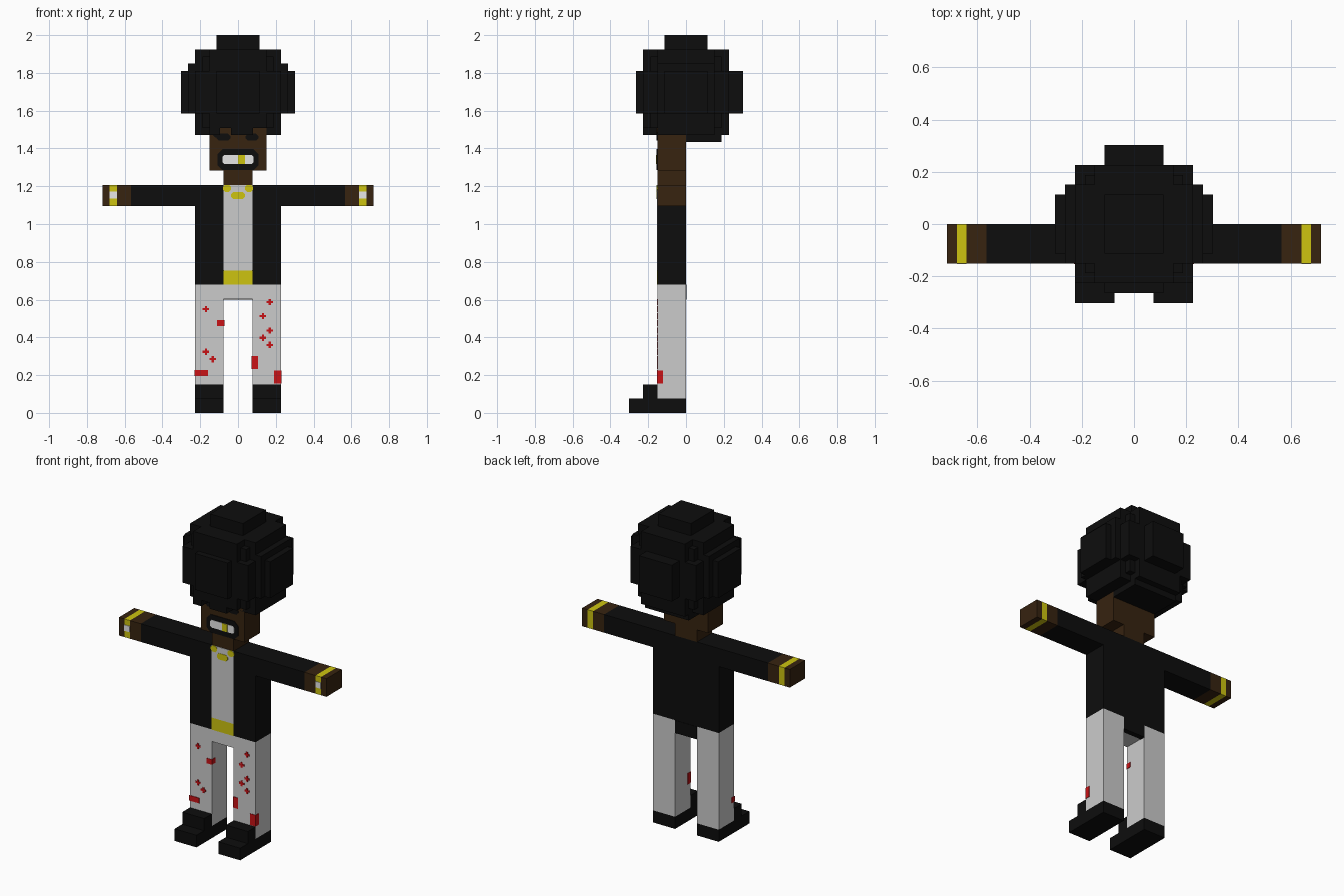
import bpy

if "Cube" in bpy.data.objects:
    bpy.data.objects.remove(bpy.data.objects["Cube"])

V = 2 / 53            # one block unit
FRONT = -4 * V        # front plane of body, head and legs
HAIR_Z = 45 * V       # centre height of the hair


def material(name, r, g, b):
    m = bpy.data.materials.new(name)
    m.diffuse_color = (r, g, b, 1)
    m.use_nodes = True
    m.node_tree.nodes["Principled BSDF"].inputs["Base Color"].default_value = m.diffuse_color
    return m


BLACK = material("black", .004, .004, .004)
BROWN = material("brown skin", .038, .017, .005)
WHITE = material("off white", .60, .60, .60)
TEETH = material("bright white", .85, .85, .85)
GOLD = material("gold", .61, .55, .005)
RED = material("red", .58, .006, .008)


def make(name, verts, faces, mat):
    me = bpy.data.meshes.new(name)
    me.from_pydata(verts, [], faces)
    me.materials.append(mat)
    ob = bpy.data.objects.new(name, me)
    bpy.context.collection.objects.link(ob)
    return ob


def boxes(name, mat, items):
    """One object made of axis-aligned boxes (x0, x1, y0, y1, z0, z1)."""
    verts, faces = [], []
    for x0, x1, y0, y1, z0, z1 in items:
        n = len(verts)
        verts += [(x, y, z) for z in (z0, z1)
                  for x, y in ((x0, y0), (x1, y0), (x1, y1), (x0, y1))]
        faces += [[n + i for i in f] for f in
                  ((3, 2, 1, 0), (4, 5, 6, 7), (0, 1, 5, 4),
                   (1, 2, 6, 5), (2, 3, 7, 6), (3, 0, 4, 7))]
    return make(name, verts, faces, mat)


def blocks(name, mat, items, dz=0):
    """Boxes given in block units."""
    return boxes(name, mat, [[c * V + (dz if i > 3 else 0)
                              for i, c in enumerate(b)] for b in items])


def plate(name, mat, x0, x1, z0, z1, cut=0.0, t=.004):
    """Thin plate on the front plane, corners chamfered by cut."""
    c = max(cut, .0005)
    pts = [(x0 + c, z0), (x1 - c, z0), (x1, z0 + c), (x1, z1 - c),
           (x1 - c, z1), (x0 + c, z1), (x0, z1 - c), (x0, z0 + c)]
    verts = [(x, y, z) for y in (FRONT - t, FRONT + .002) for x, z in pts]
    faces = [list(range(8)), list(range(15, 7, -1))]
    faces += [[i, i + 8, (i + 1) % 8 + 8, (i + 1) % 8] for i in range(8)]
    return make(name, verts, faces, mat)


# Torso: jacket, open shirt front, belt buckle and hips
blocks("jacket", BLACK, [(-6, 6, -4, 0, 18, 32)])
plate("shirt_front", WHITE, -2 * V, 2 * V, 20 * V, 32 * V, t=.003)
plate("belt", GOLD, -2 * V, 2 * V, 18 * V, 20 * V, t=.003)
blocks("hips", WHITE, [(-6, 6, -4, 0, 16, 18)])
boxes("jacket_tail", BLACK, [(-2 * V, 2 * V, -.03, .003, 16 * V - .003, 18 * V)])

# Necklace and pendant
for x in (-.058, .058):
    plate("necklace", GOLD, x - .022, x + .022, 31 * V, 32 * V, .012, .005)
plate("pendant", GOLD, -.037, .037, 1.132, 1.17, .012, .005)


# Limbs, mirrored left and right
def sided(name, mat, s, *items):
    blocks(name, mat, [(min(a * s, b * s), max(a * s, b * s), *r)
                       for a, b, *r in items])


for s in (-1, 1):
    sided("trouser_leg", WHITE, s, (2, 6, -4, 0, 2, 16))
    sided("shoe", BLACK, s, (2, 6, -8, 0, 0, 2), (2, 6, -6, -4, 2, 4))
    sided("sleeve", BLACK, s, (6, 15, -4, 0, 29, 32))
    sided("wrist", BROWN, s, (15, 17, -4, 0, 29, 32))
    sided("bracelet", GOLD, s, (17, 18, -4, 0, 29, 32))
    sided("hand", BROWN, s, (18, 19, -4, 0, 29, 32))
    xs = sorted((s * 17 * V, s * 18 * V))
    plate("watch_face", TEETH, xs[0], xs[1], 1.135, 1.172, 0, .003)

# Neck and head
blocks("neck", BROWN, [(-2, 2, -4, 0, 32, 34)])
blocks("head", BROWN, [(-4, 4, -4, 0, 34, 40)])

# Face: eyes, brow gaps and mouth
plate("left_eye", BLACK, -.115, -.040, 1.442, 1.478, .012)
plate("left_eye_corner", BLACK, -.132, -.095, 1.458, 1.508, .012)
plate("right_eye", BLACK, .040, .108, 1.442, 1.478, .012)
plate("left_brow", BROWN, -.095, -.038, 1.478, 40 * V)
plate("right_brow", BROWN, .080, .145, 1.476, 40 * V, .012)
plate("lips", BLACK, -.108, .108, 1.285, 1.397, .026)
plate("teeth", TEETH, -.083, .083, 1.318, 1.366, .010, .006)
plate("gold_tooth", GOLD, 0, .037, 1.318, 1.366, 0, .008)

# Hair: stepped ball of overlapping blocks around its centre
blocks("hair", BLACK, [
    (-8, 8, -3, 3, -3, 3),
    (-3, 3, -7, 8, -3, 3),
    (-3, 3, -3, 3, -3, 8),
    (-7, 7, -4, 4, -3, 4),
    (-6, 6, -4, 4, -6, 6),
    (-4, 4, -6, 6, -5, 6),
    (-6, 6, -6, 6, -3, 3),
    (-5, 5, -5, 5, -5, 5),
    (-4, 4, 4, 6, -6, -5),
    (-4, 4, 0, 5, -7, -6),
    (-4, -2.5, -6, -4, -6, -5),   # fringe tufts
    (-1, 2.1, -6, -4, -6, -5),
], HAIR_Z)

# Small red crosses on the trousers
crosses = [(-.17, .55), (-.17, .323), (-.133, .285), (.168, .587),
           (.132, .513), (.168, .436), (.132, .398), (.168, .36)]
a, b = .017, .006
boxes("small_spots", RED, [
    (x - p, x + p, FRONT - .003, FRONT + .002, z - q, z + q)
    for x, z in crosses for p, q in ((a, b), (b, a))])

# Larger red patches that wrap round the leg edges
e = .003
boxes("large_spots", RED, [
    (-.110, -2 * V + e, FRONT - e, FRONT + .03, .460, .492),
    (-6 * V - e, -.160, FRONT - e, FRONT + .025, .195, .228),
    (2 * V - e, .107, FRONT - e, FRONT + .03, .232, .300),
    (.190, 6 * V + e, FRONT - e, FRONT + .03, .155, .225)])
